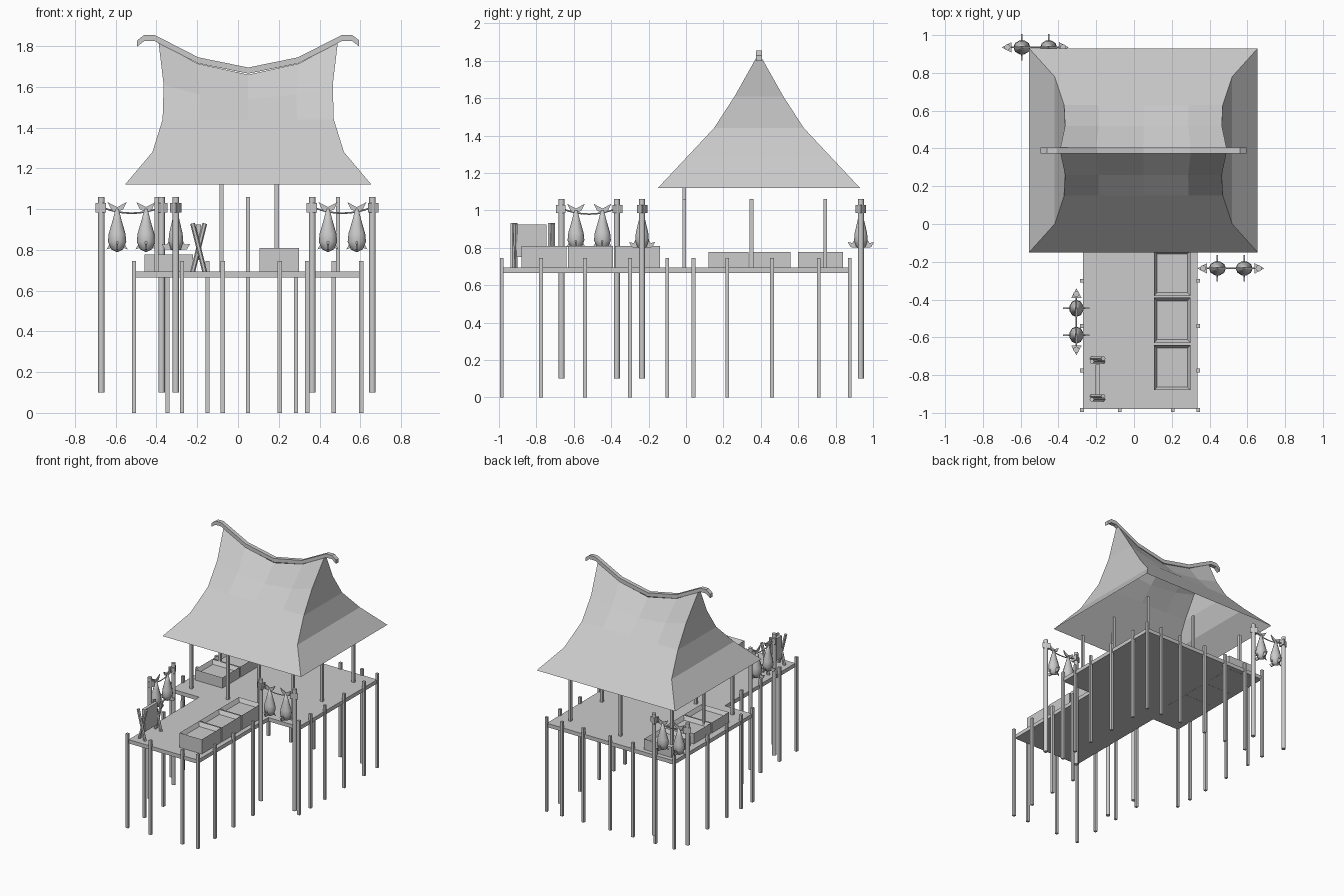
import bpy, bmesh, math
from mathutils import Vector, Matrix

if "Cube" in bpy.data.objects:
    bpy.data.objects.remove(bpy.data.objects["Cube"])

grey = bpy.data.materials.new("weathered_grey")
grey.use_nodes = True
grey.diffuse_color = (0.6, 0.6, 0.6, 1)
grey.node_tree.nodes["Principled BSDF"].inputs["Base Color"].default_value = (0.6, 0.6, 0.6, 1)


def finish(bm, name, smooth=False):
    bmesh.ops.recalc_face_normals(bm, faces=bm.faces)
    for f in bm.faces:
        f.smooth = smooth
    mesh = bpy.data.meshes.new(name)
    bm.to_mesh(mesh)
    bm.free()
    mesh.materials.append(grey)
    obj = bpy.data.objects.new(name, mesh)
    bpy.context.collection.objects.link(obj)
    return obj


def box(bm, x0, x1, y0, y1, z0, z1):
    m = Matrix.Translation(((x0 + x1) / 2, (y0 + y1) / 2, (z0 + z1) / 2))
    m = m @ Matrix.Diagonal((x1 - x0, y1 - y0, z1 - z0, 1))
    return bmesh.ops.create_cube(bm, size=1, matrix=m)["verts"]


def post(bm, x, y, z0, z1, half=0.01):
    box(bm, x - half, x + half, y - half, y + half, z0, z1)


def rod(bm, a, b, r, sides=8):
    a, b = Vector(a), Vector(b)
    m = Matrix.Translation((a + b) / 2) @ (b - a).to_track_quat("Z", "Y").to_matrix().to_4x4()
    bmesh.ops.create_cone(bm, cap_ends=True, segments=sides, radius1=r, radius2=r,
                          depth=(b - a).length, matrix=m)


def plate(bm, points, normal, thick):
    # flat outline given thickness along its normal
    n = Vector(normal) * thick
    f = bm.faces.new([bm.verts.new(Vector(p) - n / 2) for p in points])
    ext = bmesh.ops.extrude_face_region(bm, geom=[f])["geom"]
    bmesh.ops.translate(bm, vec=n, verts=[v for v in ext if isinstance(v, bmesh.types.BMVert)])


# Deck: narrow pier in front, wide platform behind
bm = bmesh.new()
outline = [(-0.27, -0.98), (0.335, -0.98), (0.335, -0.1), (0.605, -0.1),
           (0.605, 0.875), (-0.51, 0.875), (-0.51, -0.1), (-0.27, -0.1)]
plate(bm, [(x, y, 0.68) for x, y in outline], (0, 0, 1), 0.03)
finish(bm, "deck")

# Stilts around the deck edge
bm = bmesh.new()
for y in (-0.985, -0.775, -0.54, -0.3):
    for x in (-0.275, 0.34):
        post(bm, x, y, 0, 0.745)
for x in (-0.075, 0.205):
    post(bm, x, -0.985, 0, 0.745)
for y in (-0.1, 0.04, 0.22, 0.46, 0.71, 0.875):
    for x in (-0.51, 0.605):
        post(bm, x, y, 0, 0.745)
for x in (-0.345, -0.15, 0.05, 0.285, 0.47):
    post(bm, x, 0.875, 0, 0.745)
finish(bm, "stilts")

# Posts under the roof
bm = bmesh.new()
for x in (-0.08, 0.19):
    post(bm, x, -0.01, 0.69, 1.2)
for x, y in ((-0.4, -0.01), (0.49, -0.01), (-0.4, 0.35), (0.49, 0.35),
             (-0.4, 0.745), (0.05, 0.745), (0.49, 0.745)):
    post(bm, x, y, 0.69, 1.06)
finish(bm, "roof_posts")

# Roof: stacked rings with a sagging top
bm = bmesh.new()
CX, CY = 0.05, 0.39
columns = (-1, -0.57, 0, 0.57, 1)
sag = (0, 0.105, 0.16, 0.105, 0)
levels = ((1.12, 0.605, 0.54, 0), (1.28, 0.47, 0.39, 0), (1.44, 0.42, 0.24, 0),
          (1.61, 0.415, 0.13, 0.45), (1.82, 0.44, 0.012, 1))
rings = []
for z, hx, hy, k in levels:
    side = [(t, s) for t, s in zip(columns, sag)]
    rings.append([bm.verts.new((CX + t * hx, CY - hy, z - s * k)) for t, s in side]
                 + [bm.verts.new((CX + t * hx, CY + hy, z - s * k)) for t, s in side[::-1]])
for low, high in zip(rings, rings[1:]):
    n = len(low)
    for i in range(n):
        j = (i + 1) % n
        bm.faces.new((low[i], low[j], high[j], high[i]))
finish(bm, "roof")

# Ridge beam following the sag, with drooping ends
bm = bmesh.new()
half = [(0.545, 1.828), (0.51, 1.855), (0.46, 1.855), (0.245, 1.745)]
path = [(-x, z) for x, z in half] + [(0, 1.695)] + half[::-1]
rows = [[bm.verts.new((CX + x, CY + dy, z + dz))
         for dy, dz in ((-0.016, 0), (0.016, 0), (0.016, -0.03), (-0.016, -0.03))]
        for x, z in path]
for a, b in zip(rows, rows[1:]):
    for i in range(4):
        j = (i + 1) % 4
        bm.faces.new((a[i], a[j], b[j], b[i]))
bm.faces.new(rows[0])
bm.faces.new(rows[-1])
finish(bm, "ridge_beam")


# Open crates with a recessed top
def crate(bm, x0, x1, y0, y1, z0, z1):
    verts = box(bm, x0, x1, y0, y1, z0, z1)
    top = [f for f in {f for v in verts for f in v.link_faces}
           if f.calc_center_median().z > z1 - 0.001]
    bmesh.ops.inset_region(bm, faces=top, thickness=0.025)
    bmesh.ops.translate(bm, vec=(0, 0, -0.03), verts=top[0].verts[:])


bm = bmesh.new()
for y in (-0.88, -0.63, -0.38):
    crate(bm, 0.105, 0.3, y, y + 0.24, 0.69, 0.81)
for y0, y1 in ((0.12, 0.335), (0.345, 0.56), (0.6, 0.84)):
    crate(bm, -0.46, -0.22, y0, y1, 0.664, 0.778)
finish(bm, "crates")

# Crossed stand with a hanging panel on the pier
bm = bmesh.new()
for y in (-0.92, -0.72):
    for s in (-1, 1):
        rod(bm, (-0.193 - s * 0.03, y + s * 0.008, 0.69),
            (-0.193 + s * 0.03, y + s * 0.008, 0.93), 0.012, 6)
finish(bm, "crossed_stand")
bm = bmesh.new()
box(bm, -0.205, -0.181, -0.905, -0.745, 0.75, 0.925)
finish(bm, "stand_panel")


# Drying racks: two poles, a slack rope and two hung fish
def rack(name, start, end):
    a, b = Vector((*start, 0)), Vector((*end, 0))
    along = (b - a).normalized()
    across = Vector((-along.y, along.x, 0))
    up = Vector((0, 0, 1))

    bm = bmesh.new()
    for p, out in ((a, -along), (b, along)):
        rod(bm, p + up * 0.1, p + up * 1.06, 0.016, 12)
    poles = finish(bm, name + "_poles", True)

    bm = bmesh.new()
    for p, out in ((a, -along), (b, along)):
        tri = [p + out * 0.03, p - out * 0.022 + across * 0.028, p - out * 0.022 - across * 0.028]
        plate(bm, [q + up * 1.007 for q in tri], up, 0.045)
    finish(bm, name + "_lashings")

    bm = bmesh.new()
    pts = [a.lerp(b, t / 8) + up * (1.01 - 0.12 * (t / 8) * (1 - t / 8)) for t in range(9)]
    for p, q in zip(pts, pts[1:]):
        rod(bm, p, q, 0.004, 6)
    finish(bm, name + "_rope")

    body, fins = bmesh.new(), bmesh.new()
    profile = ((0.004, 0.79), (0.03, 0.803), (0.045, 0.84), (0.041, 0.88),
               (0.022, 0.945), (0.008, 1.0))
    for t in (0.26, 0.74):
        c = a.lerp(b, t)
        loops = []
        for r, z in profile:
            loops.append([body.verts.new(c + up * z + along * r * math.cos(k * math.pi / 5)
                                         + across * r * 0.85 * math.sin(k * math.pi / 5))
                          for k in range(10)])
        for lo, hi in zip(loops, loops[1:]):
            for k in range(10):
                j = (k + 1) % 10
                body.faces.new((lo[k], lo[j], hi[j], hi[k]))
        body.faces.new(loops[0])
        body.faces.new(loops[-1])
        for s in (-1, 1):
            # forked tail
            tail = ((0, 0.985), (0.03, 1.0), (0.047, 1.035), (0.02, 1.02), (0, 1.01))
            plate(fins, [c + along * s * u + up * z for u, z in tail], across, 0.008)
            # side fins
            fin = ((0.025, 0.86), (0.045, 0.825), (0.07, 0.83), (0.055, 0.803), (0.02, 0.8))
            plate(fins, [c + across * s * u + up * z for u, z in fin], along, 0.008)
            # small belly fins
            low = ((0.03, 0.84), (0.052, 0.802), (0.025, 0.812))
            plate(fins, [c + along * s * u + up * z for u, z in low], across, 0.006)
    finish(body, name + "_fish_bodies", True)
    finish(fins, name + "_fish_fins")
    return poles


smooth_parts = [rack("right_rack", (0.365, -0.235), (0.66, -0.235)),
                rack("pier_rack", (-0.305, -0.665), (-0.305, -0.37)),
                rack("back_rack", (-0.67, 0.935), (-0.375, 0.935))]

# Keep the pole ends crisp
bpy.ops.object.select_all(action="DESELECT")
for obj in smooth_parts:
    obj.select_set(True)
bpy.context.view_layer.objects.active = smooth_parts[0]
bpy.ops.object.shade_smooth_by_angle(angle=math.radians(40))
